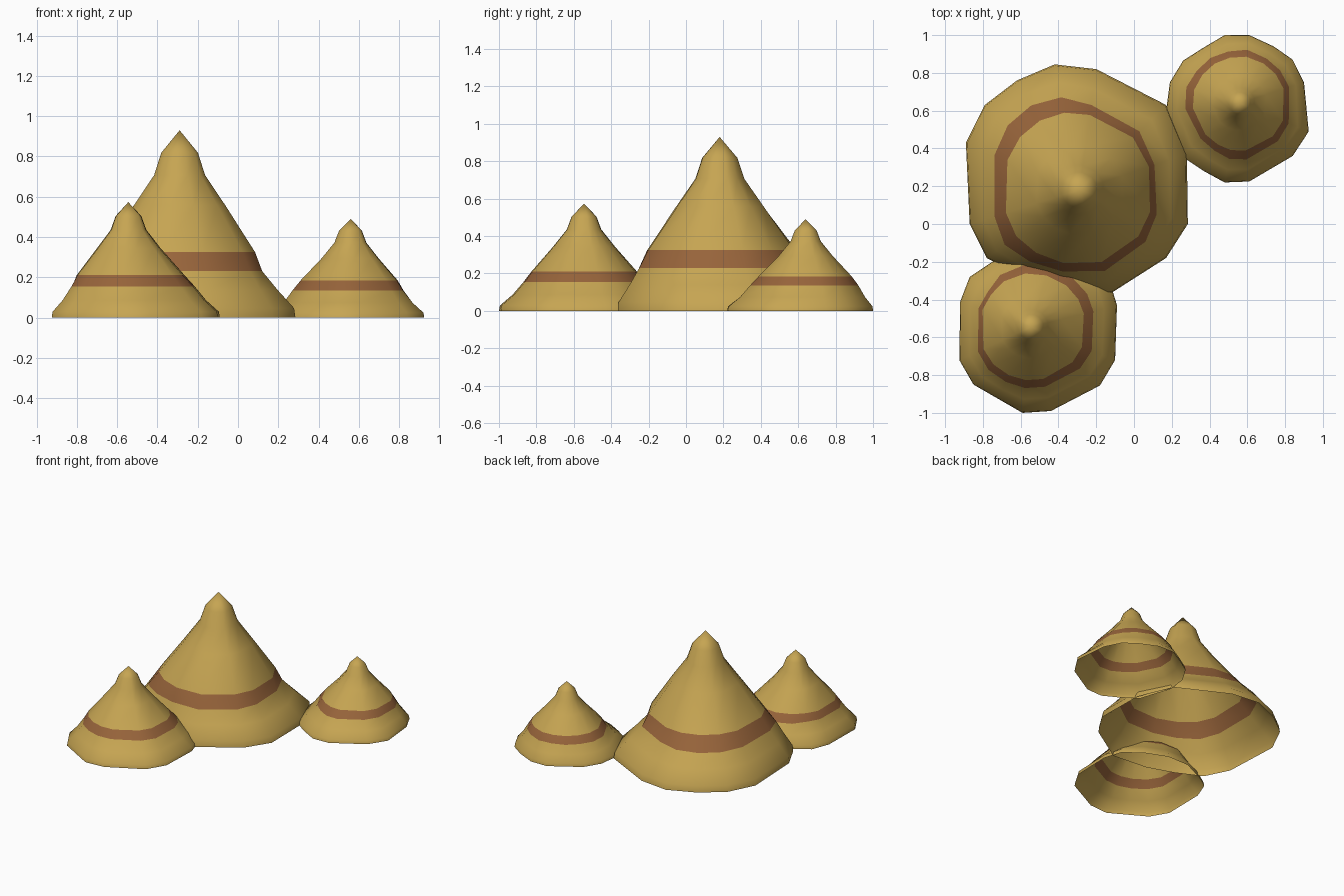
import bpy, bmesh, math
from mathutils import Vector


def material(name, rgb):
    m = bpy.data.materials.new(name)
    m.diffuse_color = (*rgb, 1)
    return m


sand = material("sand", (0.565, 0.375, 0.085))
clay = material("red_clay", (0.31, 0.127, 0.043))

# Skirt rows: (height fraction, blend from foot outline to band outline)
SKIRT = [(0.0, 0.0), (0.05, 0.04), (0.15, 0.55)]
# Upper rows: (height fraction, fraction of the mean band radius)
UPPER = [(0.60, 0.51), (0.76, 0.285), (0.88, 0.205)]


def peak(name, apex, band, foot, band_radii):
    """Open-bottomed hill: irregular foot outline rising to a rounder tip."""
    c, height = Vector(apex[:2]), apex[2]
    rays = [Vector(p) - c for p in foot]
    mean = sum(band_radii) / len(band_radii)
    rows = []
    for h, t in SKIRT:
        rows.append((h * height, [r.length * (1 - t) + b * t
                                  for r, b in zip(rays, band_radii)]))
    rows.append((band[0], list(band_radii)))
    rows.append((band[1], [0.87 * (0.4 * b + 0.6 * mean) for b in band_radii]))
    for h, f in UPPER:
        rows.append((h * height, [f * mean] * len(rays)))

    bm = bmesh.new()
    rings = []
    for z, radii in rows:
        rings.append([bm.verts.new((*(c + d.normalized() * r), z))
                      for d, r in zip(rays, radii)])
    n = len(rays)
    for k in range(len(rings) - 1):
        low, high = rings[k], rings[k + 1]
        for i in range(n):
            j = (i + 1) % n
            f = bm.faces.new((low[i], low[j], high[j], high[i]))
            f.material_index = 1 if k == len(SKIRT) else 0   # painted band
    tip = bm.verts.new(apex)
    for i in range(n):
        bm.faces.new((rings[-1][i], rings[-1][(i + 1) % n], tip))
    for f in bm.faces:
        f.smooth = True
    mesh = bpy.data.meshes.new(name)
    bm.to_mesh(mesh)
    bm.free()
    mesh.materials.append(sand)
    mesh.materials.append(clay)
    ob = bpy.data.objects.new(name, mesh)
    bpy.context.collection.objects.link(ob)


# Tall central hill
peak("tall_hill", (-0.29, 0.18, 0.93), (0.23, 0.325),
     [(0.28, 0.37), (0.17, 0.63), (-0.2, 0.82), (-0.42, 0.845), (-0.62, 0.76),
      (-0.79, 0.63), (-0.89, 0.43), (-0.87, 0.0), (-0.78, -0.18),
      (-0.6, -0.27), (-0.4, -0.34), (-0.12, -0.365), (0.17, -0.18),
      (0.285, 0.0)],
     [0.42, 0.445, 0.455, 0.5, 0.515, 0.51, 0.485, 0.47, 0.49,
      0.46, 0.44, 0.45, 0.445, 0.43])

# Medium hill at the front left
peak("front_hill", (-0.545, -0.545, 0.573), (0.155, 0.21),
     [(-0.09, -0.43), (-0.13, -0.3), (-0.25, -0.2), (-0.42, -0.13),
      (-0.59, -0.13), (-0.75, -0.2), (-0.87, -0.28), (-0.92, -0.41),
      (-0.925, -0.72), (-0.85, -0.85), (-0.72, -0.925), (-0.59, -1.0),
      (-0.44, -0.99), (-0.18, -0.855), (-0.1, -0.72)],
     [0.34, 0.345, 0.34, 0.33, 0.33, 0.32, 0.295, 0.295,
      0.31, 0.32, 0.32, 0.325, 0.325, 0.34, 0.345])

# Small hill at the back right
peak("back_hill", (0.56, 0.64, 0.49), (0.135, 0.185),
     [(0.9, 0.75), (0.84, 0.87), (0.74, 0.94), (0.61, 1.0), (0.48, 1.0),
      (0.37, 0.935), (0.26, 0.865), (0.19, 0.75), (0.17, 0.6), (0.25, 0.36),
      (0.37, 0.28), (0.48, 0.22), (0.61, 0.225), (0.84, 0.36), (0.925, 0.49)],
     [0.275, 0.275, 0.275, 0.285, 0.28, 0.285, 0.285, 0.295, 0.29, 0.28,
      0.285, 0.3, 0.3, 0.285, 0.28])
